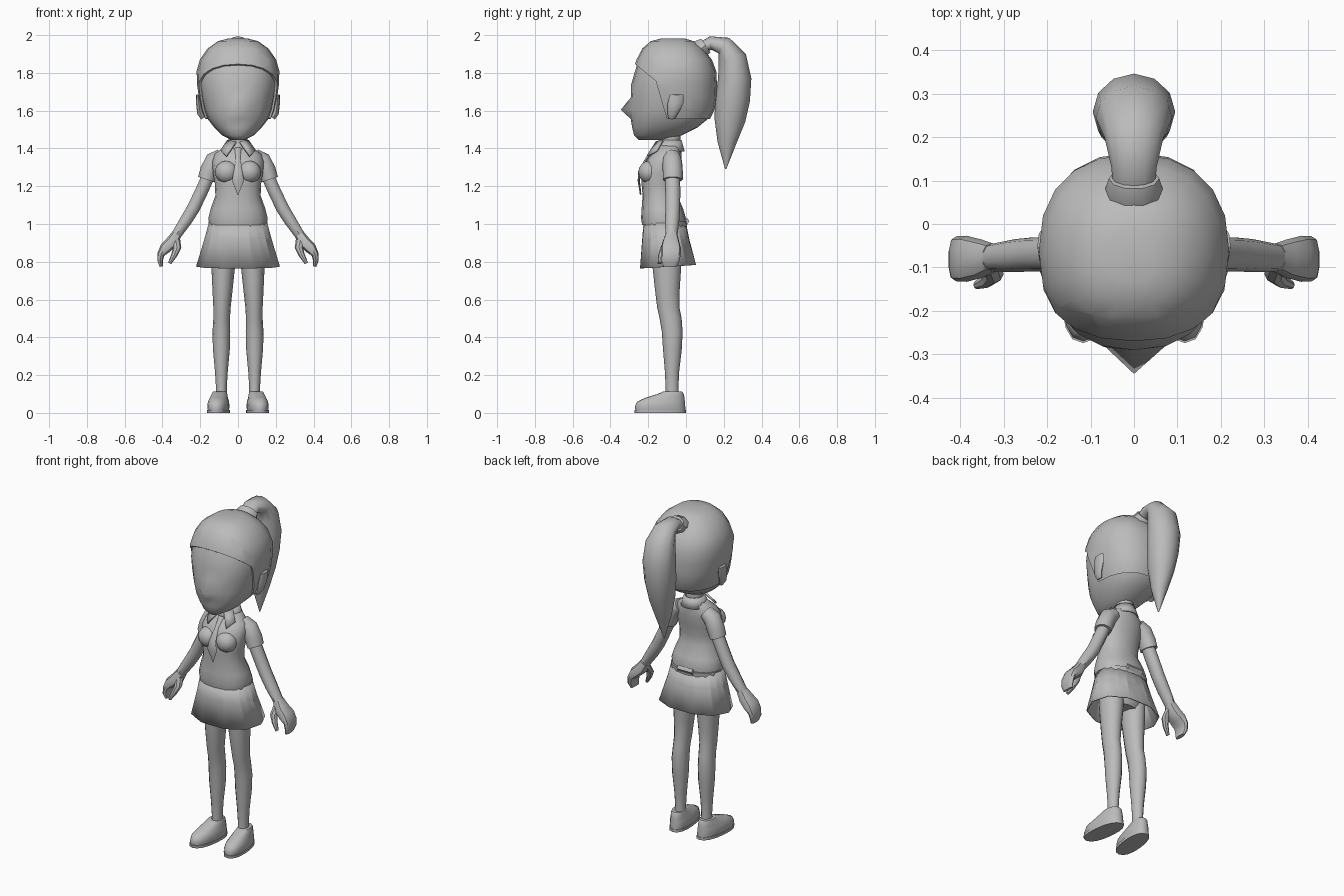
import bpy, bmesh, math
from mathutils import Vector

if "Cube" in bpy.data.objects:
    bpy.data.objects.remove(bpy.data.objects["Cube"])

clay = bpy.data.materials.new("plain_grey")
clay.use_nodes = True
GREY = (0.5, 0.5, 0.5, 1)
clay.diffuse_color = GREY
clay.node_tree.nodes["Principled BSDF"].inputs["Base Color"].default_value = GREY

X, Y, Z = Vector((1, 0, 0)), Vector((0, 1, 0)), Vector((0, 0, 1))


def finish(name, bm, mirror=False, angle=40, thick=0):
    """Turn a bmesh into a shaded object, optionally mirrored or thickened."""
    bmesh.ops.recalc_face_normals(bm, faces=bm.faces)
    mesh = bpy.data.meshes.new(name)
    bm.to_mesh(mesh)
    bm.free()
    mesh.materials.append(clay)
    mesh.polygons.foreach_set("use_smooth", [True] * len(mesh.polygons))
    mesh.set_sharp_from_angle(angle=math.radians(angle))
    ob = bpy.data.objects.new(name, mesh)
    bpy.context.collection.objects.link(ob)
    if thick:
        ob.modifiers.new("thickness", 'SOLIDIFY').thickness = thick
    if mirror:
        ob.modifiers.new("other_side", 'MIRROR').use_clip = False
    return ob


def loft(rings, side, n=12, power=2.0, level=False, caps=True):
    """Skin rings of (centre, side radius, other radius) along their path."""
    bm = bmesh.new()
    pts = [Vector(r[0]) for r in rings]
    loops = []
    for i, (_, ra, rb) in enumerate(rings):
        tangent = Z if level else (pts[min(i + 1, len(pts) - 1)] - pts[max(i - 1, 0)]).normalized()
        other = tangent.cross(side).normalized()
        loop = []
        for k in range(n):
            a = 2 * math.pi * k / n
            c, s = (math.copysign(abs(f) ** (2 / power), f) for f in (math.cos(a), math.sin(a)))
            loop.append(bm.verts.new(pts[i] + side * ra * c + other * rb * s))
        loops.append(loop)
    for lo, hi in zip(loops, loops[1:]):
        for k in range(n):
            bm.faces.new((lo[k], lo[(k + 1) % n], hi[(k + 1) % n], hi[k]))
    if caps:
        bm.faces.new(loops[0])
        bm.faces.new(loops[-1])
    return bm


def stack(levels, x=0, grow=0, **kw):
    """Level rings given as (height, front y, back y, half width)."""
    rings = [((x, (f + b) / 2, z), w + grow, (b - f) / 2 + grow) for z, f, b, w in levels]
    return loft(rings, X, level=True, **kw)


def ball(name, centre, radii, mirror=False):
    bm = bmesh.new()
    bmesh.ops.create_uvsphere(bm, u_segments=12, v_segments=8, radius=1)
    for v in bm.verts:
        v.co = Vector(centre) + Vector(c * r for c, r in zip(v.co, radii))
    return finish(name, bm, mirror)


def plate(name, points, thick, mirror=False):
    bm = bmesh.new()
    bm.faces.new([bm.verts.new(p) for p in points])
    return finish(name, bm, mirror, thick=thick)


# Head, with the nose drawn out of the front column
skull = [(1.445, -.25, -.10, .035), (1.47, -.275, -.02, .085), (1.51, -.285, .06, .125),
         (1.555, -.292, .115, .16), (1.605, -.293, .14, .18), (1.67, -.292, .15, .195),
         (1.74, -.29, .152, .205), (1.81, -.27, .148, .207), (1.87, -.25, .125, .19),
         (1.925, -.22, .08, .15), (1.96, -.175, .03, .095), (1.973, -.12, -.02, .04)]
bm = stack(skull, n=20, power=2.3)
for v in bm.verts:
    if abs(v.co.x) < .001 and v.co.y < -.28 and abs(v.co.z - 1.605) < .01:
        v.co.y = -.345
finish("head", bm, angle=60)

# Hair cap, cut along the hairline and closed back to the head
bm = stack(skull[3:], grow=.012, n=20, power=2.3)
hairline = [(Vector((0, -.28, 1.855)), Vector((0, -.63, -.77))),
            (Vector((0, -.16, 1.757)), Vector((0, -.96, -.28)))]
for co, no in hairline:
    bmesh.ops.bisect_plane(bm, geom=bm.verts[:] + bm.edges[:] + bm.faces[:], plane_co=co, plane_no=no)
face_area = [f for f in bm.faces
             if all((f.calc_center_median() - co).dot(no) > 0 for co, no in hairline)
             or f.calc_center_median().z < 1.556]
bmesh.ops.delete(bm, geom=face_area, context='FACES')
rim = bmesh.ops.extrude_edge_only(bm, edges=[e for e in bm.edges if e.is_boundary])
middle = Vector((0, -.06, 1.72))
for v in rim["geom"]:
    if isinstance(v, bmesh.types.BMVert):
        v.co = middle + (v.co - middle) * .9
for v in bm.verts:
    v.co.z += .01 * max(0, (v.co.z - 1.9) / .08)
finish("hair_cap", bm, angle=45)

# Ears
ear = [((.185, -.075, 1.56), .018, .012), ((.2, -.07, 1.585), .028, .016),
       ((.208, -.055, 1.64), .042, .014), ((.212, -.048, 1.685), .036, .01)]
finish("ears", loft(ear, Y, n=8), mirror=True)

# Ponytail and its band
tail = [((0, .08, 1.93), .048, .03), ((0, .13, 1.958), .052, .036), ((0, .2, 1.945), .068, .05),
        ((0, .245, 1.875), .088, .076), ((0, .258, 1.77), .095, .088), ((0, .247, 1.66), .088, .092),
        ((0, .232, 1.55), .072, .082), ((0, .217, 1.43), .045, .05), ((0, .21, 1.29), .003, .003)]
finish("ponytail", loft(tail, X, n=12), angle=50)
band = [((0, .045, 1.90), .062, .05), ((0, .075, 1.925), .068, .055), ((0, .105, 1.945), .058, .045)]
finish("hair_band", loft(band, X, n=10))

# Neck
finish("neck", stack([(1.34, -.145, -.025, .06), (1.40, -.135, -.03, .05), (1.48, -.135, -.03, .05)]))

# Shirt body
shirt = [(.995, -.232, -.005, .152), (1.03, -.238, .0, .157), (1.08, -.235, -.015, .145),
         (1.15, -.23, -.045, .12), (1.21, -.235, -.045, .122), (1.27, -.235, -.035, .132),
         (1.33, -.215, -.025, .137), (1.37, -.185, -.025, .125), (1.40, -.155, -.025, .085),
         (1.42, -.145, -.025, .06)]
finish("shirt", stack(shirt, n=16, power=2.2), angle=60)
ball("chest", (.06, -.195, 1.275), (.062, .057, .06), mirror=True)

# Sleeves
sleeve = [((.085, -.075, 1.36), .045, .04), ((.125, -.073, 1.335), .052, .05),
          ((.152, -.07, 1.28), .053, .05), ((.167, -.07, 1.235), .053, .046)]
finish("sleeves", loft(sleeve, Y), mirror=True)

# Collar with two pointed flaps, and the tie
collar = [(1.385, -.165, -.005, .08), (1.445, -.14, -.022, .056)]
finish("collar", stack(collar, n=14, caps=False), thick=.006)
plate("collar_flaps", [(.008, -.152, 1.43), (.052, -.12, 1.438), (.088, -.15, 1.385), (.06, -.2, 1.355)],
      .012, mirror=True)
tie = [((0, -.16, 1.40), .018, .008), ((0, -.205, 1.35), .012, .008), ((0, -.246, 1.28), .022, .007),
       ((0, -.25, 1.23), .032, .006), ((0, -.24, 1.155), .002, .004)]
finish("tie", loft(tie, X, n=8))

# Arms
arm = [((.15, -.072, 1.27), .04, .036), ((.19, -.07, 1.18), .04, .036), ((.235, -.07, 1.085), .039, .036),
       ((.275, -.073, 1.02), .038, .034), ((.325, -.077, .945), .032, .028), ((.34, -.078, .92), .03, .027)]
finish("arms", loft(arm, Y, n=10), mirror=True)

# Hands: palm running into curled fingers, and a thumb
palm = [((.325, -.077, .945), .032, .028), ((.35, -.08, .905), .044, .034), ((.385, -.08, .872), .053, .032),
        ((.408, -.08, .84), .052, .02), ((.412, -.082, .805), .048, .015), ((.405, -.085, .775), .036, .01)]
finish("hands", loft(palm, Y, n=10, power=2.6), mirror=True)
thumb = [((.33, -.09, .915), .025, .024), ((.322, -.115, .875), .02, .022),
         ((.338, -.13, .835), .017, .016), ((.362, -.14, .792), .01, .009)]
finish("thumbs", loft(thumb, Y, n=8), mirror=True)

# Pleated skirt: flat panels, each second edge stepped out toward the hem
skirt = [(1.005, -.225, .0, .155), (.92, -.235, .02, .178), (.765, -.25, .06, .222)]
bm = stack(skirt, n=20, power=2.2, caps=False)
bm.verts.ensure_lookup_table()
for i, v in enumerate(bm.verts):
    if i % 2:
        flare = 1 - .045 * (i // 20) / 2
        v.co.x *= flare
        v.co.y = -.1 + (v.co.y + .1) * flare
    if i >= 40:
        v.co.z += .02 * (v.co.y + .25) / .31
finish("skirt", bm, angle=4, thick=.006)

# Waistband and back loop
finish("waistband", stack([(.985, -.226, .005, .155), (1.012, -.226, .008, .155)], n=16, power=2.2))
loop = [((-.05, .006, 1.015), .012, .018), ((.05, .006, 1.015), .012, .018)]
finish("back_loop", loft(loop, Y, n=4))

# Hips and legs
finish("hips", stack([(.80, -.17, -.03, .10), (.85, -.19, -.01, .14), (.99, -.2, -.02, .14)], n=14))
leg = [(.06, -.11, -.035, .03), (.14, -.108, -.04, .029), (.22, -.112, -.036, .034), (.34, -.122, -.022, .045),
       (.43, -.128, -.018, .047), (.5, -.14, -.023, .044), (.56, -.153, -.035, .046),
       (.66, -.165, -.033, .054), (.78, -.178, -.025, .063), (.88, -.185, -.02, .066)]
bm = stack(leg, x=.088, n=12)
for v in bm.verts:
    v.co.x -= .012 * max(0, (v.co.z - .45) / .4)
finish("legs", bm, mirror=True, angle=60)

# Shoes with flat soles, toes turned slightly outward
shoe = [(.015, -.268, -.003, .054), (.035, -.27, -.004, .057), (.06, -.258, -.006, .054),
        (.08, -.215, -.008, .046), (.1, -.15, -.012, .041), (.112, -.125, -.02, .036)]
sole = [(0, -.272, .0, .058), (.016, -.274, .0, .059)]
for name, levels in (("shoes", shoe), ("soles", sole)):
    bm = stack(levels, x=.1, n=16, power=2.3)
    for v in bm.verts:
        v.co.x += -.1 * (v.co.y + .1)
    finish(name, bm, mirror=True, angle=45)
